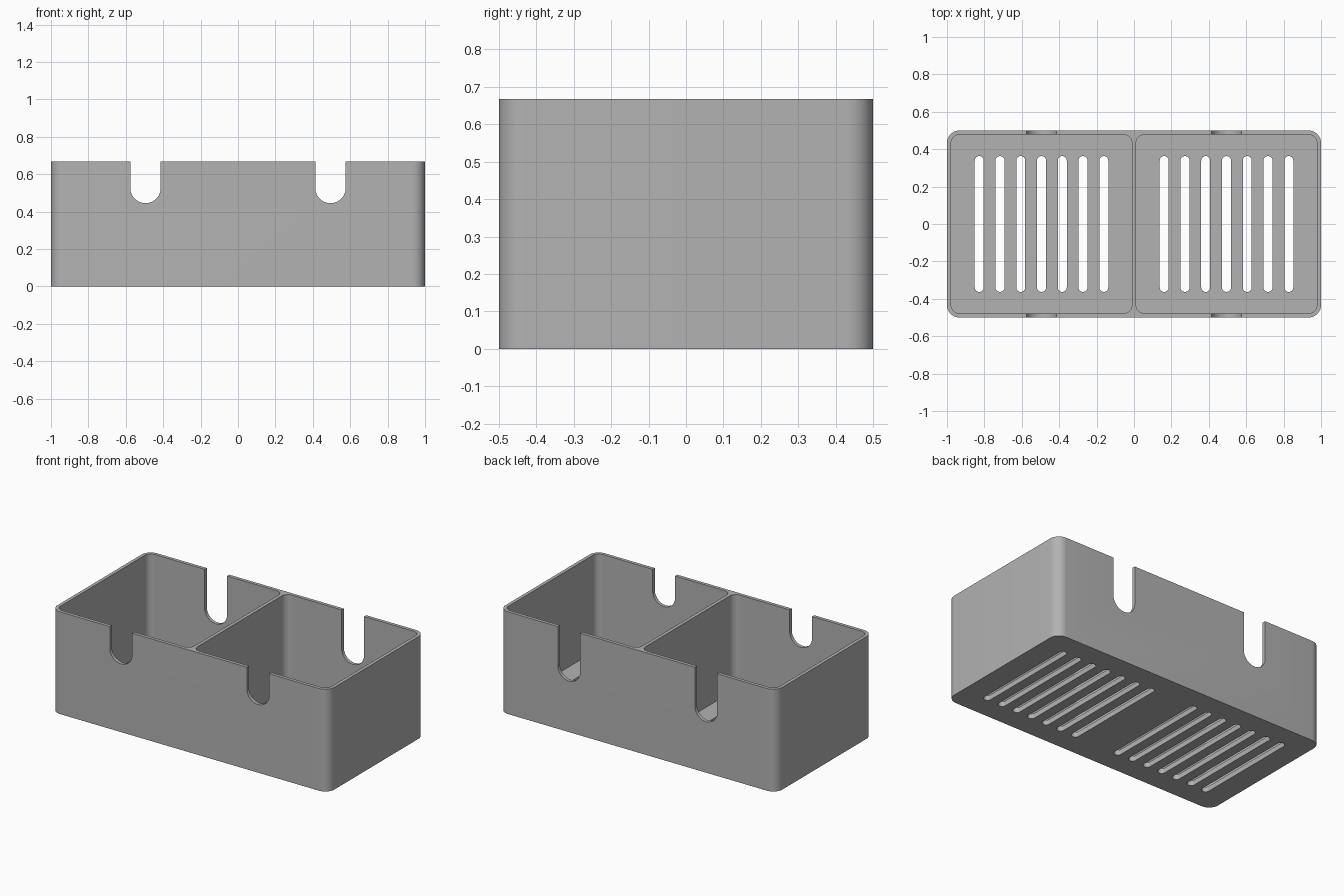
import bpy, bmesh, math
from mathutils import Matrix, Vector

if "Cube" in bpy.data.objects:
    bpy.data.objects.remove(bpy.data.objects["Cube"])

HEIGHT, WALL, FLOOR = 0.667, 0.022, 0.033
CELL = 0.4945          # x distance of each compartment centre


def rounded_outline(w, d, r, steps=10):
    """Counter-clockwise outline of a w x d rectangle with corner radius r."""
    pts = []
    for i, (sx, sy) in enumerate([(1, 1), (-1, 1), (-1, -1), (1, -1)]):
        cx, cy = sx * (w / 2 - r), sy * (d / 2 - r)
        for k in range(steps + 1):
            a = math.pi / 2 * (i + k / steps)
            pts.append((cx + r * math.cos(a), cy + r * math.sin(a)))
    return pts


def add_prism(bm, pts, z0, z1, matrix=Matrix()):
    """Extrude an outline from z0 to z1, then place it with matrix."""
    verts = [bm.verts.new((x, y, z0)) for x, y in pts]
    bmesh.ops.remove_doubles(bm, verts=verts, dist=1e-5)
    verts = [v for v in verts if v.is_valid]
    face = bm.faces.new(verts)
    ext = bmesh.ops.extrude_face_region(bm, geom=[face])["geom"]
    top = [g for g in ext if isinstance(g, bmesh.types.BMVert)]
    bmesh.ops.translate(bm, verts=top, vec=Vector((0, 0, z1 - z0)))
    bmesh.ops.transform(bm, matrix=matrix, verts=verts + top)


def make_object(name, bm):
    bmesh.ops.recalc_face_normals(bm, faces=bm.faces)
    mesh = bpy.data.meshes.new(name)
    bm.to_mesh(mesh)
    bm.free()
    obj = bpy.data.objects.new(name, mesh)
    bpy.context.collection.objects.link(obj)
    return obj


# Solid outer block
bm = bmesh.new()
add_prism(bm, rounded_outline(2, 1, 0.067), 0, HEIGHT)
box = make_object("divided_box", bm)

# Two compartments, leaving a divider in the middle
pockets = bmesh.new()
inner_w = 1 - 1.5 * WALL
for side in (-1, 1):
    add_prism(pockets, rounded_outline(inner_w, 1 - 2 * WALL, 0.045), FLOOR, HEIGHT + 0.1,
              Matrix.Translation((side * CELL, 0, 0)))

# Seven drain slots in each floor
slots = bmesh.new()
for side in (-1, 1):
    for k in range(-3, 4):
        add_prism(slots, rounded_outline(0.048, 0.726, 0.0235, 6), -0.1, FLOOR + 0.05,
                  Matrix.Translation((side * CELL + k * 0.111, 0, 0)))

# Round-bottomed notches, shallower in front and deeper at the back
notches = bmesh.new()
for y, bottom in ((-0.5, 0.445), (0.5, 0.333)):
    for side in (-1, 1):
        r, top = 0.081, HEIGHT + 0.1
        arc = [math.pi * (1 + k / 24) for k in range(25)]
        pts = [(r * math.cos(a), bottom + r + r * math.sin(a)) for a in arc]
        pts += [(r, top), (-r, top)]
        place = Matrix.Translation((side * CELL, y, 0)) @ Matrix.Rotation(math.pi / 2, 4, 'X')
        add_prism(notches, pts, -0.08, 0.08, place)

# Cut everything out of the block
for name, cutter_bm in (("pocket_cutter", pockets), ("slot_cutter", slots),
                        ("notch_cutter", notches)):
    cutter = make_object(name, cutter_bm)
    cutter.hide_render = True
    mod = box.modifiers.new(name, 'BOOLEAN')
    mod.operation, mod.solver, mod.object = 'DIFFERENCE', 'EXACT', cutter
    bpy.context.view_layer.objects.active = box
    bpy.ops.object.modifier_apply(modifier=mod.name)
    bpy.data.objects.remove(cutter, do_unlink=True)

# Plain grey finish with smooth corners
grey = bpy.data.materials.new("grey_plastic")
grey.diffuse_color = (0.45, 0.45, 0.45, 1)
grey.use_nodes = True
grey.node_tree.nodes["Principled BSDF"].inputs["Base Color"].default_value = grey.diffuse_color
box.data.materials.clear()
box.data.materials.append(grey)
for poly in box.data.polygons:
    poly.material_index = 0
bpy.ops.object.select_all(action='DESELECT')
box.select_set(True)
bpy.context.view_layer.objects.active = box
bpy.ops.object.shade_smooth_by_angle(angle=math.radians(30))
